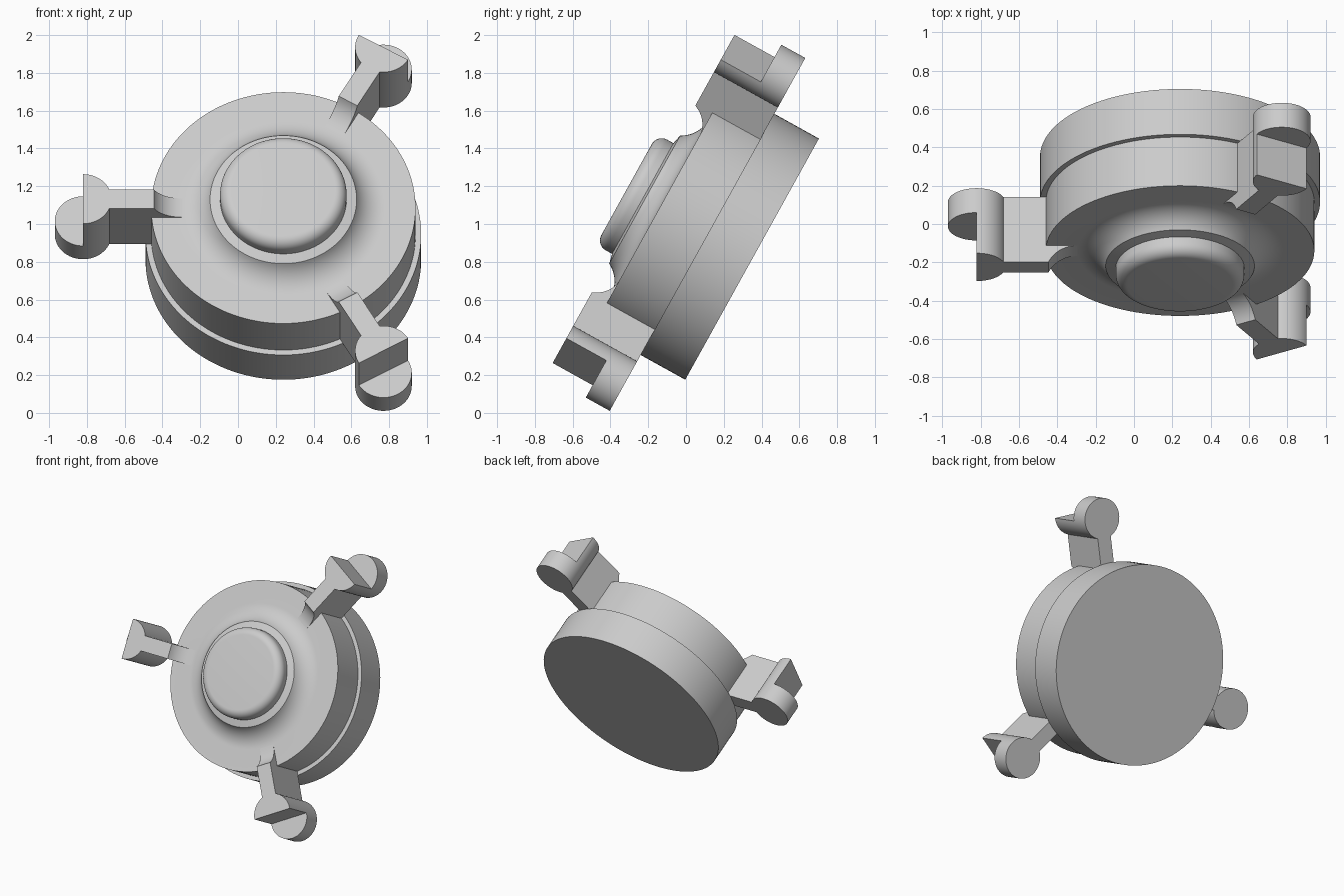
import bpy, bmesh
from math import sin, cos, pi, radians, sqrt
from mathutils import Matrix, Vector

cube = bpy.data.objects.get("Cube")
if cube:
    bpy.data.objects.remove(cube, do_unlink=True)

grey = bpy.data.materials.new("light_grey")
grey.use_nodes = True
colour = (0.6, 0.6, 0.6, 1)
grey.diffuse_color = colour
grey.node_tree.nodes["Principled BSDF"].inputs["Base Color"].default_value = colour

# Tilted frame: local z is the disc axis, local origin the centre of the back face
FRAME = Matrix.Translation((0.24, 0.35, 0.814)) @ Matrix.Rotation(radians(61), 4, 'X')

STEP, FACE, TOP = 0.27, 0.56, 0.657      # heights along the axis
GROOVE_R, FILLET = 0.535, 0.165          # rounded groove around the hub
TIP_R, TIP_DIST, TIP_SPLIT = 0.15, 1.06, 0.415


def finish(name, bm, turn=0.0):
    bmesh.ops.recalc_face_normals(bm, faces=bm.faces)
    bm.transform(FRAME @ Matrix.Rotation(turn, 4, 'Z'))
    mesh = bpy.data.meshes.new(name)
    bm.to_mesh(mesh)
    bm.free()
    mesh.materials.append(grey)
    ob = bpy.data.objects.new(name, mesh)
    bpy.context.collection.objects.link(ob)
    bpy.ops.object.select_all(action='DESELECT')
    ob.select_set(True)
    bpy.context.view_layer.objects.active = ob
    bpy.ops.object.shade_smooth_by_angle(angle=radians(30))
    return ob


def prism(name, points, direction, turn):
    """Extrude a closed outline along a direction."""
    bm = bmesh.new()
    face = bm.faces.new([bm.verts.new(p) for p in points])
    ext = bmesh.ops.extrude_face_region(bm, geom=[face], use_keep_orig=True)
    moved = [v for v in ext["geom"] if isinstance(v, bmesh.types.BMVert)]
    bmesh.ops.translate(bm, verts=moved, vec=Vector(direction))
    return finish(name, bm, turn)


def arc(cx, cz, r, a0, a1, n):
    return [(cx + r * cos(a0 + (a1 - a0) * i / n), cz + r * sin(a0 + (a1 - a0) * i / n))
            for i in range(n + 1)]


def revolve(name, profile, steps=128):
    bm = bmesh.new()
    verts = [bm.verts.new((r, 0, z)) for r, z in profile]
    edges = [bm.edges.new(pair) for pair in zip(verts, verts[1:])]
    bmesh.ops.spin(bm, geom=verts + edges, cent=(0, 0, 0), axis=(0, 0, 1),
                   angle=2 * pi, steps=steps)
    bmesh.ops.remove_doubles(bm, verts=bm.verts, dist=1e-5)
    return finish(name, bm)


# Stepped disc with a filleted lip and a rounded button on its face
lip = [p for p in arc(GROOVE_R, FACE + FILLET, FILLET, -pi / 2, -pi * 0.85, 14)]
body = [(0, 0), (0.73, 0), (0.73, STEP), (0.70, STEP), (0.70, FACE)]
body += lip + [(0.335, 0.662)]
body += arc(0.275, 0.70, 0.06, 0, pi / 2, 10) + [(0, 0.76)]
revolve("stepped_disc", body)

# Arm side outline: its front edge sweeps down into the disc face
sweep_end = -sqrt(FILLET ** 2 - (FACE + FILLET - TOP) ** 2)
reach = GROOVE_R - sweep_end
HALF = 0.057
sweep = [p for p in arc(GROOVE_R, FACE + FILLET, FILLET, -pi / 2, 0, 16) if p[1] < TOP]
side = [(GROOVE_R, STEP)] + sweep + [(reach, TOP), (0.93, TOP), (0.93, STEP)]

for label, degrees in (("right", 180), ("upper_left", 60), ("lower_left", -60)):
    turn = radians(degrees)
    prism(label + "_arm", [(r, -HALF, z) for r, z in side], (0, 2 * HALF, 0), turn)
    # Full round pad at the back, half round pad in front on the hub side
    pad = arc(TIP_DIST, 0, TIP_R, 0, 2 * pi, 64)[:-1]
    prism(label + "_round_pad", [(x, y, STEP) for x, y in pad],
          (0, 0, TIP_SPLIT - STEP), turn)
    half = arc(TIP_DIST, 0, TIP_R, pi / 2, 3 * pi / 2, 32)
    prism(label + "_half_pad", [(x, y, TIP_SPLIT) for x, y in half],
          (0, 0, TOP - TIP_SPLIT), turn)
